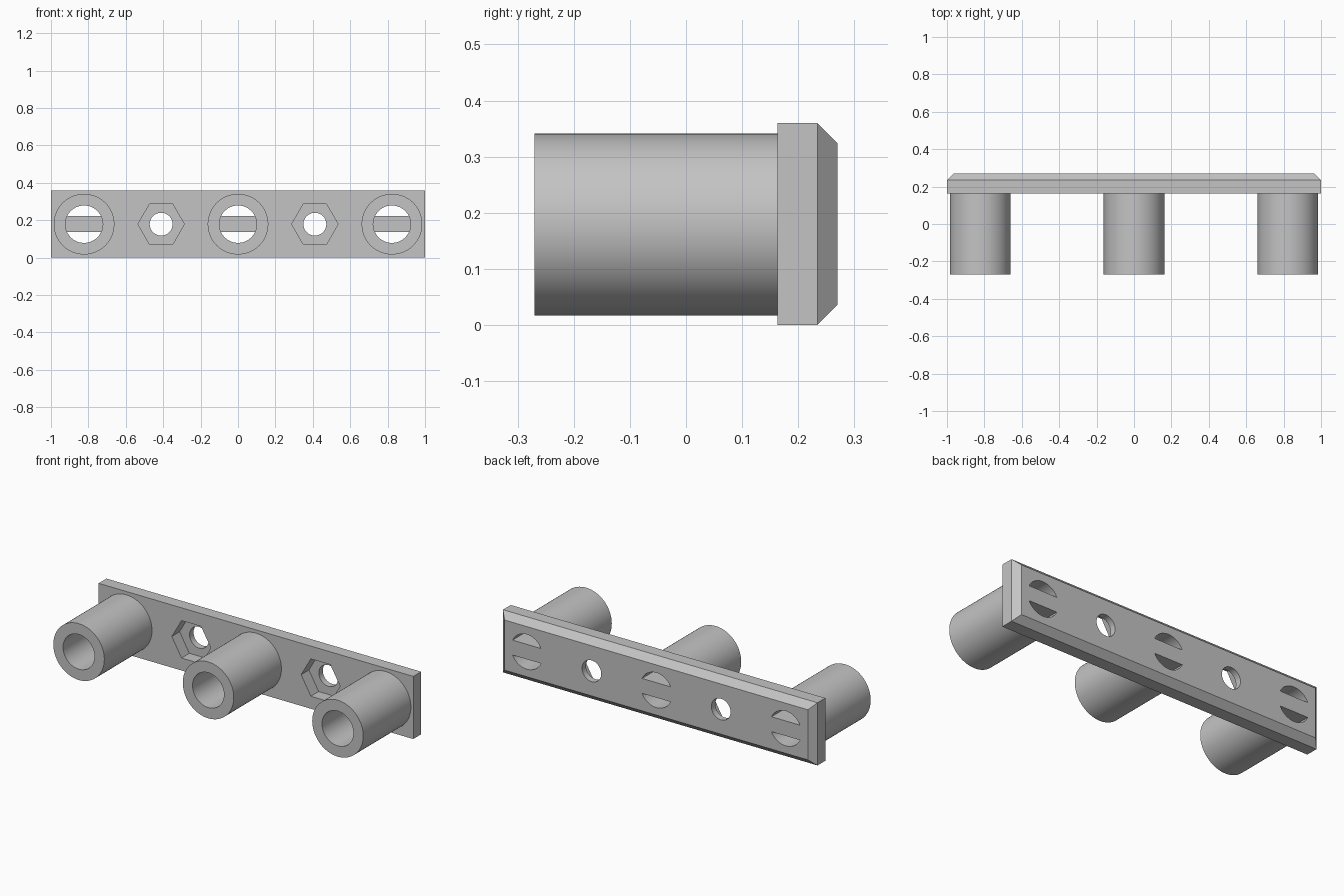
import bpy
import bmesh
from math import pi, sin, cos, asin, radians

if "Cube" in bpy.data.objects:
    bpy.data.objects.remove(bpy.data.objects["Cube"], do_unlink=True)

GREY = (0.55, 0.55, 0.55, 1)
grey = bpy.data.materials.new("plain grey")
grey.use_nodes = True
grey.diffuse_color = GREY
grey.node_tree.nodes["Principled BSDF"].inputs["Base Color"].default_value = GREY

FRONT, STEP, BACK = 0.163, 0.234, 0.27   # plate face, chamfer start, rear face
HEIGHT, MID = 0.36, 0.179
BORE, OUTER, BAR = 0.1, 0.162, 0.043     # tube radii and half height of bar


def arc(x, radius, count, start=0.0, sweep=2 * pi, closed=True):
    """Points in the xz plane around a fitting centre."""
    steps = count if closed else count - 1
    angles = [start + sweep * i / steps for i in range(count)]
    return [(x + radius * cos(a), MID + radius * sin(a)) for a in angles]


def loft(name, sections, ring=False):
    """Join (y, outline) sections; close with caps, or end to start as a ring."""
    bm = bmesh.new()
    loops = [[bm.verts.new((x, y, z)) for x, z in outline] for y, outline in sections]
    pairs = list(zip(loops, loops[1:]))
    if ring:
        pairs.append((loops[-1], loops[0]))
    else:
        bm.faces.new(loops[0])
        bm.faces.new(loops[-1])
    for a, b in pairs:
        for i in range(len(a)):
            j = (i + 1) % len(a)
            bm.faces.new((a[i], a[j], b[j], b[i]))
    bmesh.ops.recalc_face_normals(bm, faces=bm.faces)
    mesh = bpy.data.meshes.new(name)
    bm.to_mesh(mesh)
    bm.free()
    mesh.materials.append(grey)
    obj = bpy.data.objects.new(name, mesh)
    bpy.context.collection.objects.link(obj)
    return obj


def activate(obj):
    bpy.ops.object.select_all(action="DESELECT")
    obj.select_set(True)
    bpy.context.view_layer.objects.active = obj


def cut(target, outline, y0, y1):
    """Subtract a prism running from y0 to y1."""
    cutter = loft("cutter", [(y0, outline), (y1, outline)])
    cutter.hide_render = True
    mod = target.modifiers.new("cut", "BOOLEAN")
    mod.operation = "DIFFERENCE"
    mod.solver = "EXACT"
    mod.object = cutter
    activate(target)
    bpy.ops.object.modifier_apply(modifier=mod.name)
    bpy.data.objects.remove(cutter, do_unlink=True)


def rectangle(inset):
    x, low, high = 1 - inset, inset, HEIGHT - inset
    return [(-x, low), (x, low), (x, high), (-x, high)]


# Plate with a chamfered rear rim
plate = loft("back_plate", [(FRONT, rectangle(0)), (STEP, rectangle(0)),
                            (BACK, rectangle(BACK - STEP))])
parts = [plate]

# Tubes, each opening on two slots that leave a bar across the plate
tilt = asin(BAR / BORE)
for side, x in (("right", -0.823), ("middle", 0), ("left", 0.823)):
    for start in (tilt, pi + tilt):
        cut(plate, arc(x, BORE, 40, start, pi - 2 * tilt, False), FRONT - 0.1, BACK + 0.1)
    outer, inner = arc(x, OUTER, 96), arc(x, BORE, 96)
    parts.append(loft(side + "_tube", [(FRONT, outer), (-BACK, outer),
                                       (-BACK, inner), (FRONT, inner)], ring=True))

# Hexagonal nut pockets with round screw holes
for x in (-0.411, 0.411):
    cut(plate, arc(x, 0.124, 6), FRONT - 0.1, STEP)
    cut(plate, arc(x, 0.061, 64), FRONT - 0.1, BACK + 0.1)

for part in parts:
    activate(part)
    bpy.ops.object.shade_smooth_by_angle(angle=radians(30))
